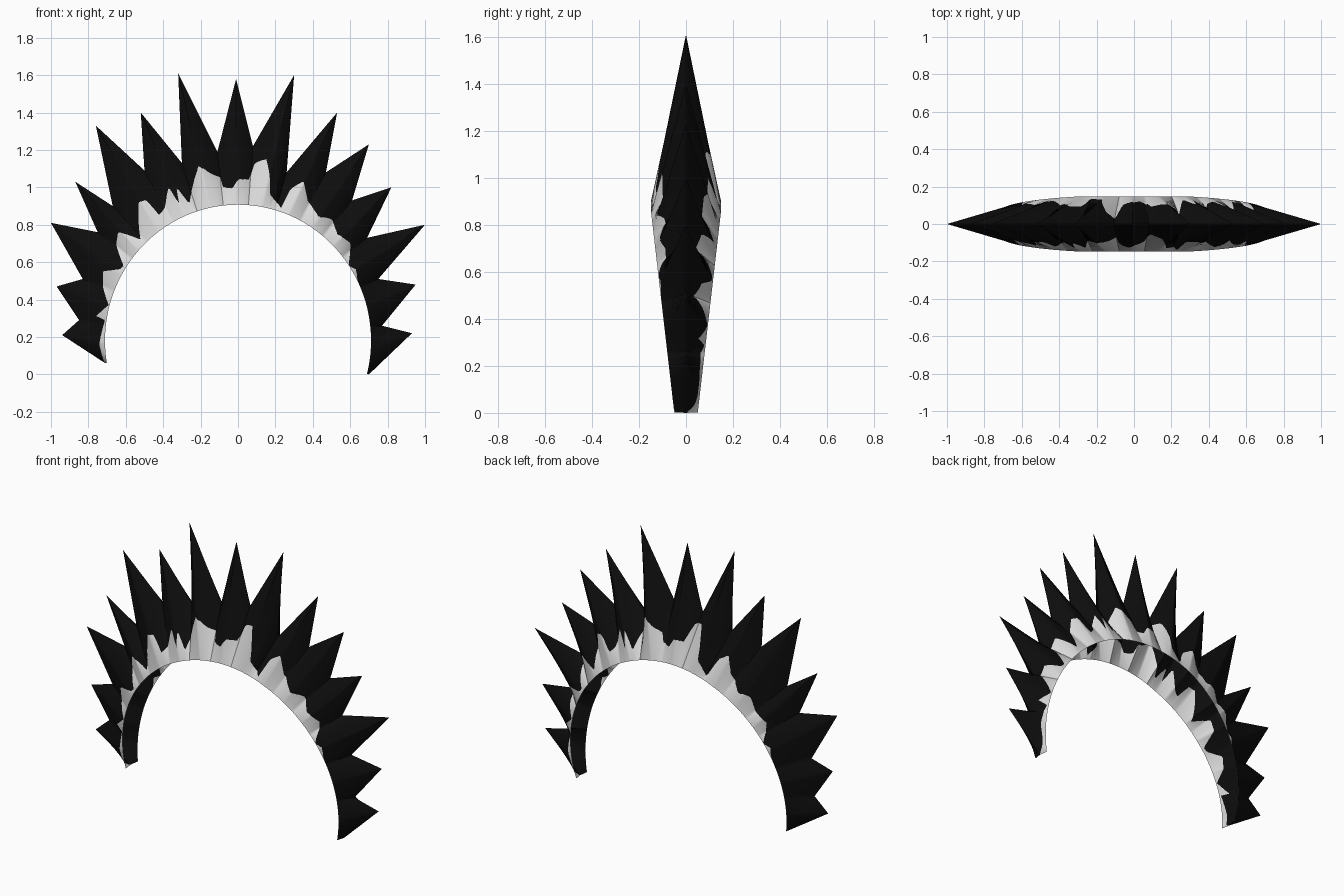
import bpy
import math

cube = bpy.data.objects.get("Cube")
if cube:
    bpy.data.objects.remove(cube, do_unlink=True)

# Base arch: ellipse centre height and radii
CENTRE_Z, RADIUS_X, RADIUS_Z = 0.18, 0.711, 0.727
COLUMNS_PER_EDGE = 10
MARCH_STEPS = 120

# Zigzag ridge in hundredths (x, z): valley, tip, valley, tip ...
RIDGE = [
    (-71, 6), (-94, 21), (-85, 29), (-97, 47), (-83, 51), (-100, 81),
    (-75, 76), (-87, 103), (-67, 90), (-76, 133), (-50, 109), (-52, 140),
    (-30, 113), (-32, 161), (-11, 119), (-1, 158), (8, 122), (30, 160),
    (26, 108), (53, 140), (47, 108), (70, 123), (61, 93), (82, 100),
    (69, 73), (100, 80), (75, 51), (95, 48), (77, 26), (93, 22), (70, 0)]

# Ragged top of the pale roots in hundredths (x, z)
ROOTS = [
    (-72, 8), (-74, 16), (-71, 29), (-76, 31), (-69, 37), (-72, 46),
    (-72, 55), (-63, 56), (-61, 58), (-65, 69), (-64, 76), (-52, 72),
    (-53, 80), (-53, 92), (-49, 93), (-42, 85), (-39, 89), (-31, 90),
    (-37, 100), (-33, 100), (-26, 91), (-21, 111), (-14, 107), (-9, 105),
    (-8, 100), (-3, 99), (0, 104), (6, 104), (9, 113), (15, 115),
    (17, 105), (17, 96), (23, 89), (28, 99), (35, 103), (37, 93),
    (43, 84), (50, 83), (53, 75), (60, 70), (59, 58), (63, 56),
    (64, 45), (69, 35), (71, 16), (69, 0)]


def make_material(name, value):
    mat = bpy.data.materials.new(name)
    mat.use_nodes = True
    colour = (value, value, value, 1.0)
    mat.diffuse_color = colour
    shader = mat.node_tree.nodes["Principled BSDF"]
    shader.inputs["Base Color"].default_value = colour
    shader.inputs["Roughness"].default_value = 0.9
    return mat


def polar(x, z):
    """Angle and radius relative to the base arch (radius 1 on the arch)."""
    u, v = x / RADIUS_X, (z - CENTRE_Z) / RADIUS_Z
    angle = math.atan2(v, u)
    if angle < -math.pi / 2:
        angle += math.tau
    return angle, math.hypot(u, v)


def mix(a, b, t):
    return a + (b - a) * t


ridge = [(x / 100, z / 100) for x, z in RIDGE]
roots = sorted(polar(x / 100, z / 100) for x, z in ROOTS)


def root_radius(angle):
    """Height of the pale roots at an angle round the arch."""
    if angle <= roots[0][0]:
        return roots[0][1]
    for (a, ra), (b, rb) in zip(roots, roots[1:]):
        if angle <= b:
            return mix(ra, rb, (angle - a) / max(b - a, 1e-6))
    return roots[-1][1]


# Valleys stand radially on the arch, tips spring midway between them
angles = [polar(x, z)[0] for x, z in ridge]
for i in range(1, len(angles) - 1, 2):
    angles[i] = (angles[i - 1] + angles[i + 1]) / 2


def ridge_columns():
    """Yield (base x, base z, ridge x, ridge z) from right to left side."""
    for i in range(len(ridge) - 1):
        last = i == len(ridge) - 2
        for k in range(COLUMNS_PER_EDGE + last):
            t = k / COLUMNS_PER_EDGE
            a = mix(angles[i], angles[i + 1], t)
            yield (RADIUS_X * math.cos(a), CENTRE_Z + RADIUS_Z * math.sin(a),
                   mix(ridge[i][0], ridge[i + 1][0], t),
                   mix(ridge[i][1], ridge[i + 1][1], t))


def root_fraction(column, side):
    """Fraction up a column at which the pale roots end."""
    bx, bz, rx, rz = column
    for step in range(1, MARCH_STEPS):
        t = step / MARCH_STEPS
        angle, radius = polar(mix(bx, rx, t), mix(bz, rz, t))
        if side > 0:
            angle = math.pi - angle
        if radius >= root_radius(angle):
            return t
    return 1 - 1 / MARCH_STEPS


def build_wall(name, side, materials):
    """One leaning wall of the crest, from the arch edge up to the ridge."""
    verts, faces = [], []
    for column in ridge_columns():
        bx, bz, rx, rz = column
        half_width = min(0.148, 0.05 + 0.1155 * bz)
        for t in (0, root_fraction(column, side), 1):
            verts.append((mix(bx, rx, t), side * half_width * (1 - t),
                          mix(bz, rz, t)))
    for c in range(0, len(verts) - 3, 3):
        for row in (0, 1):
            p = c + row
            quad = (p, p + 3, p + 4, p + 1)
            faces.append(quad if side < 0 else quad[::-1])
    mesh = bpy.data.meshes.new(name)
    mesh.from_pydata(verts, [], faces)
    for mat in materials:
        mesh.materials.append(mat)
    # Lower strip is pale, upper strip is black
    for face in mesh.polygons:
        face.material_index = face.index % 2
    obj = bpy.data.objects.new(name, mesh)
    bpy.context.collection.objects.link(obj)
    bpy.ops.object.select_all(action='DESELECT')
    obj.select_set(True)
    bpy.context.view_layer.objects.active = obj
    bpy.ops.object.shade_smooth_by_angle(angle=math.radians(40))


colours = [make_material("pale_grey", 0.7), make_material("black", 0.004)]
build_wall("crest_front_wall", -1, colours)
build_wall("crest_back_wall", 1, colours)
